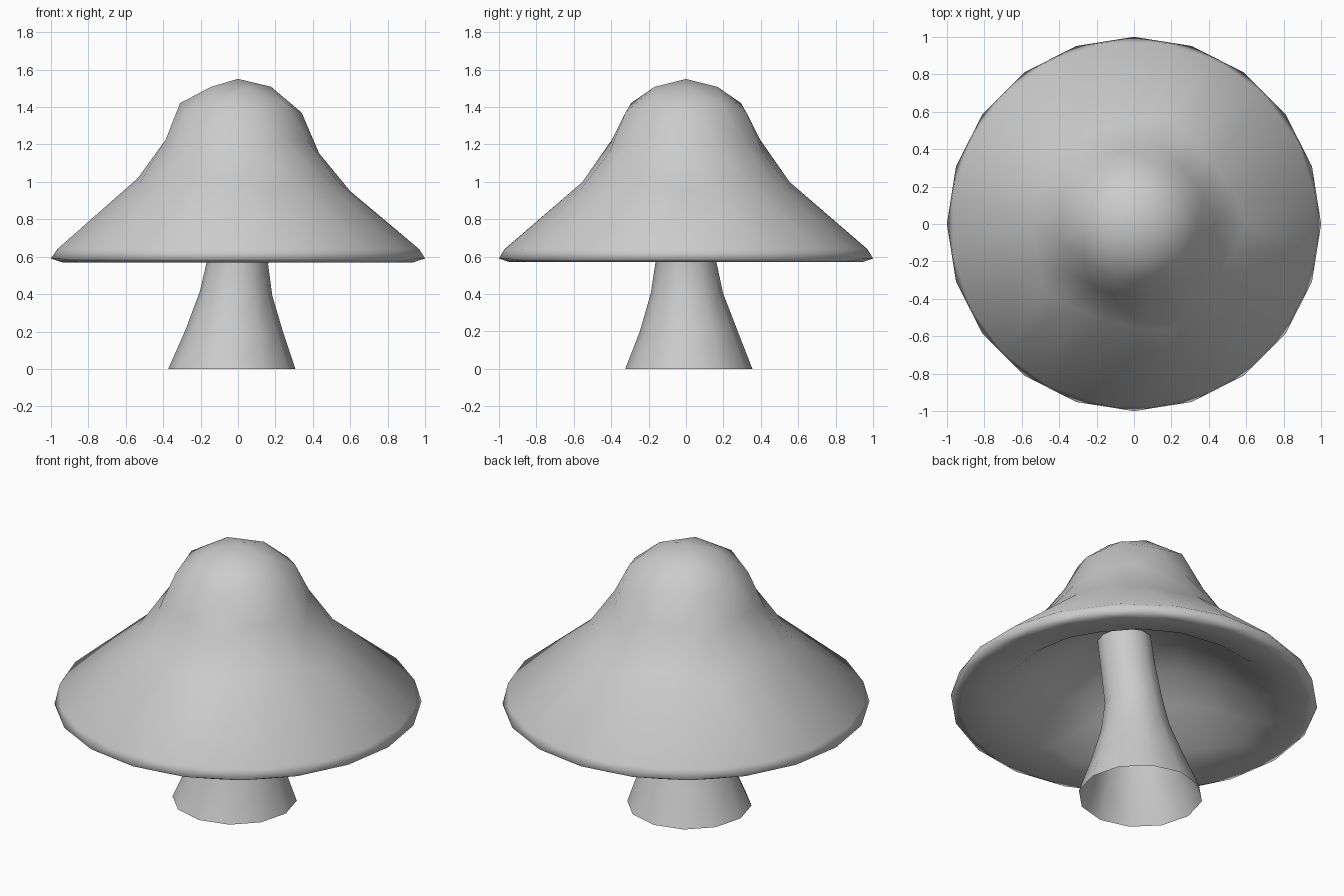
import bpy, bmesh
from math import sin, cos, tau, hypot

if "Cube" in bpy.data.objects:
    bpy.data.objects.remove(bpy.data.objects["Cube"])


def finish(name, bm):
    for f in bm.faces:
        f.smooth = True
    mesh = bpy.data.meshes.new(name)
    bm.to_mesh(mesh)
    bm.free()
    obj = bpy.data.objects.new(name, mesh)
    bpy.context.collection.objects.link(obj)
    return obj


# Cap: an icosphere pressed into a bell with a hollow underside.
# Each profile row maps sphere height -> (radius, height), top to bottom.
PROFILE = [
    (1.0, 0.0, 1.55), (0.962, 0.21, 1.50), (0.894, 0.31, 1.42),
    (0.851, 0.34, 1.37), (0.72, 0.40, 1.22), (0.674, 0.42, 1.17),
    (0.526, 0.535, 1.02), (0.447, 0.60, 0.95), (0.33, 0.98, 0.64),
    (0.18, 0.98, 0.64), (0.0, 1.0, 0.59), (-0.18, 0.95, 0.57),
    (-0.33, 0.95, 0.57), (-0.447, 0.76, 0.60), (-0.526, 0.69, 0.65),
    (-0.70, 0.50, 0.79), (-0.851, 0.32, 0.91), (-0.962, 0.15, 0.97),
    (-1.0, 0.0, 0.98),
]


def profile(h):
    h = max(-1.0, min(1.0, h))
    for (h0, r0, z0), (h1, r1, z1) in zip(PROFILE, PROFILE[1:]):
        if h >= h1:
            t = (h0 - h) / (h0 - h1)
            return r0 + (r1 - r0) * t, z0 + (z1 - z0) * t
    return PROFILE[-1][1:]


cap = bmesh.new()
bmesh.ops.create_icosphere(cap, subdivisions=3, radius=1)
for v in cap.verts:
    flat = hypot(v.co.x, v.co.y)
    r, z = profile(v.co.z)
    s = r / flat if flat > 1e-4 else 0
    v.co = (v.co.x * s, v.co.y * s, z)
finish("mushroom_cap", cap)

# Stem: flared open tube, leaning slightly as it rises (cx, cy, z, radius, tilt)
SIDES = 12
stem = bmesh.new()
rings = []
for cx, cy, z, r, tilt in [
    (-0.033, 0.015, 0.0, 0.34, 0),
    (-0.022, 0.015, 0.20, 0.262, 0),
    (-0.010, 0.005, 0.405, 0.193, -0.012),
    (-0.002, 0.0, 0.57, 0.163, -0.012),
    (0.03, -0.01, 0.78, 0.153, -0.012),
    (0.05, -0.02, 0.96, 0.15, -0.012),
]:
    rings.append([stem.verts.new((cx + r * cos(a), cy + r * sin(a), z + tilt * cos(a)))
                  for a in (tau * i / SIDES for i in range(SIDES))])
for lo, hi in zip(rings, rings[1:]):
    for i in range(SIDES):
        j = (i + 1) % SIDES
        stem.faces.new((lo[i], lo[j], hi[j], hi[i]))
finish("mushroom_stem", stem)
